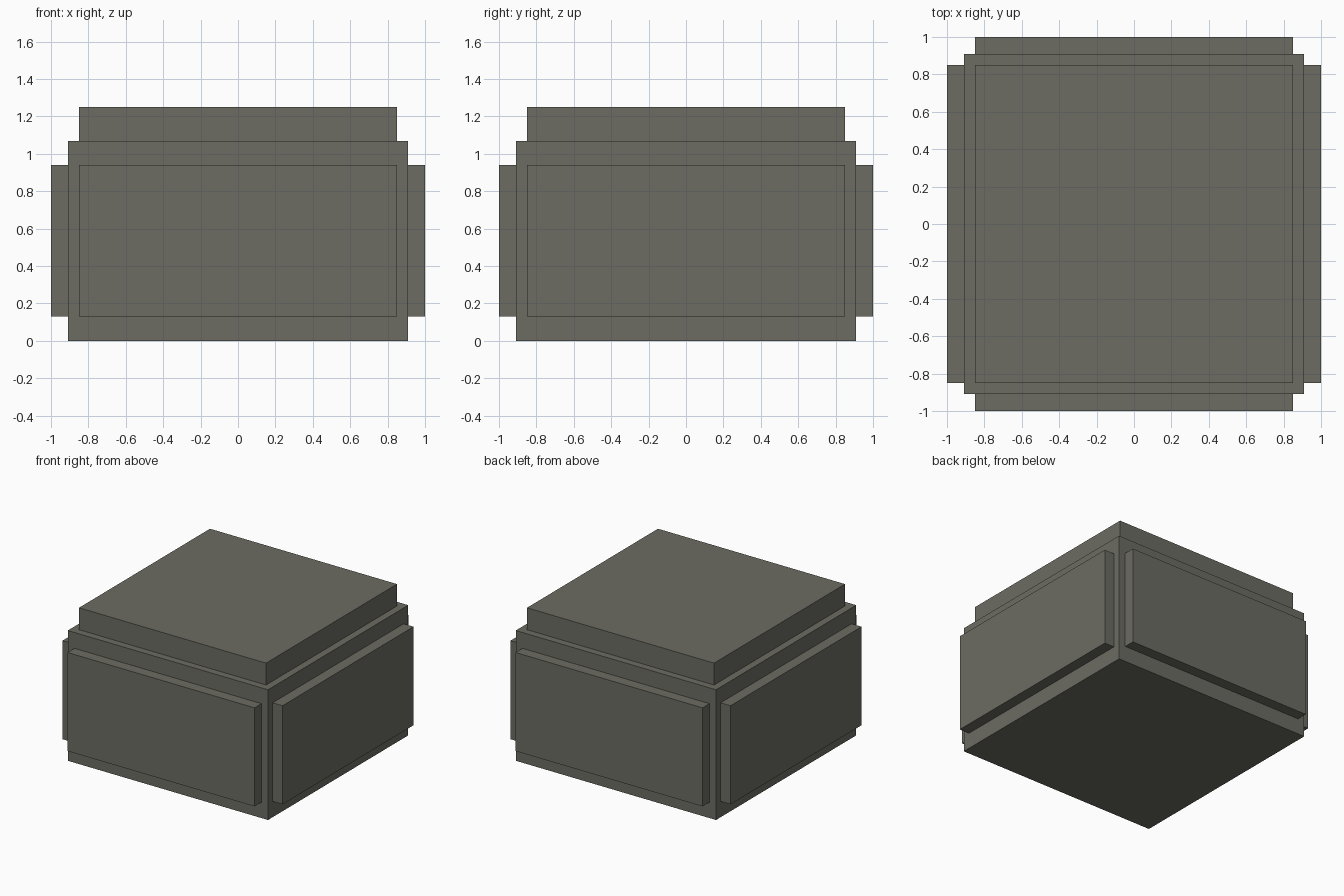
import bpy

if "Cube" in bpy.data.objects:
    bpy.data.objects.remove(bpy.data.objects["Cube"])

stone = bpy.data.materials.new("dark_grey_stone")
stone.diffuse_color = (0.15, 0.15, 0.125, 1)
stone.use_nodes = True
stone.node_tree.nodes["Principled BSDF"].inputs["Base Color"].default_value = stone.diffuse_color


def box(name, x, y, z):
    """Box from (min, max) ranges on each axis."""
    bpy.ops.mesh.primitive_cube_add(size=1)
    ob = bpy.context.object
    ob.name = name
    for v in ob.data.vertices:
        v.co = [r[0] if c < 0 else r[1] for c, r in zip(v.co, (x, y, z))]
    ob.data.materials.append(stone)


# Main block and the raised top slab
box("base_block", (-0.91, 0.91), (-0.91, 0.91), (0, 1.07))
box("top_slab", (-0.85, 0.85), (-0.85, 0.85), (1.07, 1.25))

# Raised panel on each of the four sides
wide, tall = (-0.85, 0.85), (0.13, 0.94)
box("front_panel", wide, (-1, -0.91), tall)
box("back_panel", wide, (0.91, 1), tall)
box("left_panel", (-1, -0.91), wide, tall)
box("right_panel", (0.91, 1), wide, tall)
